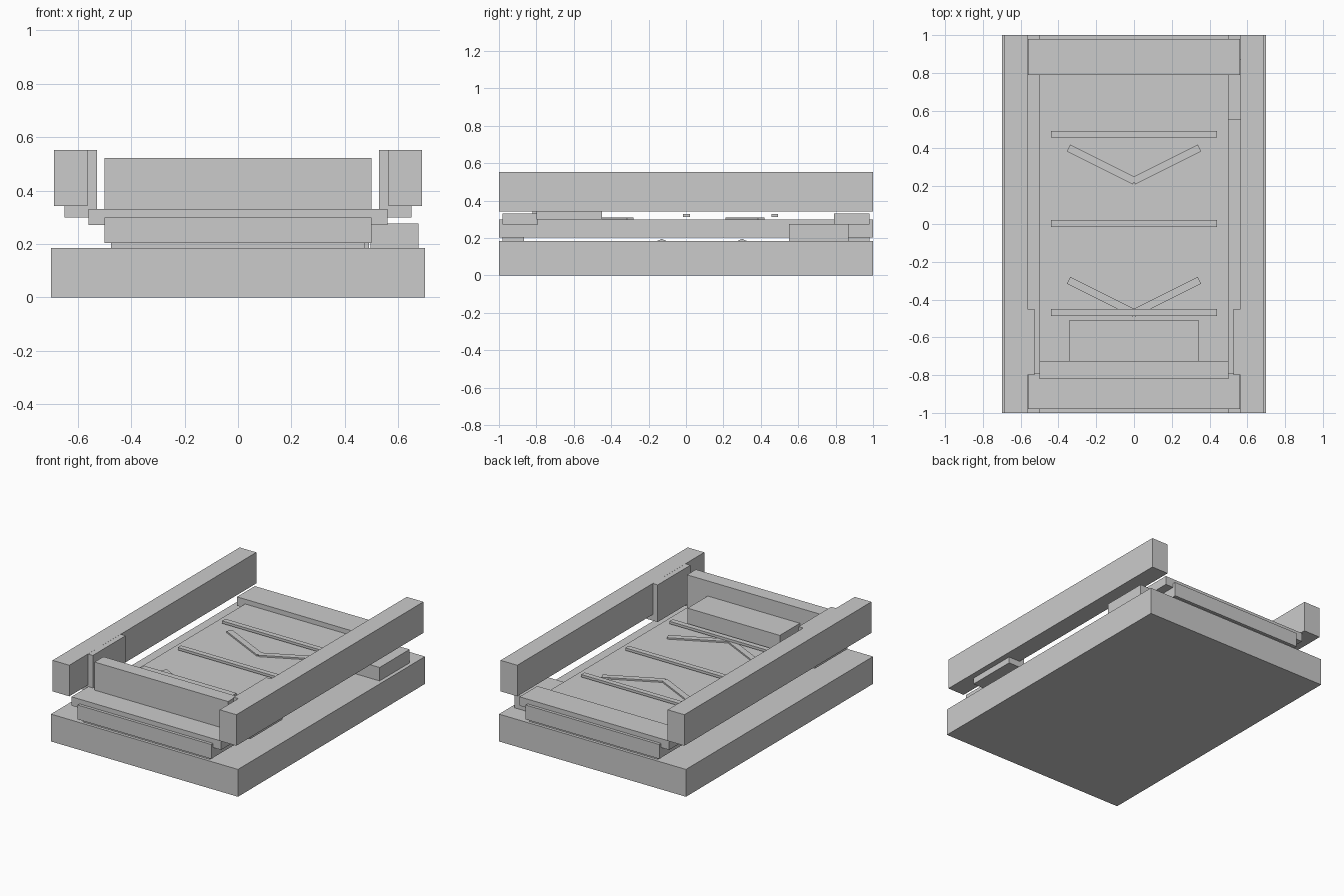
import bpy, math

if "Cube" in bpy.data.objects:
    bpy.data.objects.remove(bpy.data.objects["Cube"])


def box(name, x, y, z, angle=0):
    """Box from (min, max) ranges, optionally turned about its own z axis."""
    c = [(r[0] + r[1]) / 2 for r in (x, y, z)]
    bpy.ops.mesh.primitive_cube_add(size=1, location=c, rotation=(0, 0, angle))
    ob = bpy.context.object
    ob.name = name
    ob.scale = [r[1] - r[0] for r in (x, y, z)]
    bpy.ops.object.transform_apply(location=False, rotation=False, scale=True)
    return ob


# Base slab and the raised bed
box("base", (-0.70, 0.70), (-1, 1), (0, 0.185))
box("bed", (-0.50, 0.50), (-1, 1), (0.203, 0.30))

# Feet and end plates
box("front_foot", (-0.475, 0.475), (-0.98, -0.865), (0.18, 0.205))
box("back_foot", (-0.475, 0.49), (0.87, 0.98), (0.18, 0.205))
box("front_plate", (-0.56, 0.56), (-0.98, -0.79), (0.272, 0.332))
box("back_plate", (-0.56, 0.56), (0.79, 0.98), (0.272, 0.332))

# Side rails with thicker inner blocks
for side, s in (("left", -1), ("right", 1)):
    box(f"{side}_rail", sorted((s * 0.563, s * 0.688)), (-1, 1), (0.342, 0.552))
    box(f"{side}_rail_block", sorted((s * 0.527, s * 0.65)), (-0.80, -0.45), (0.30, 0.5515))

# Front wall, raised block behind it, and side block
box("front_wall", (-0.50, 0.50), (-0.82, -0.725), (0.29, 0.522))
box("raised_block", (-0.345, 0.345), (-0.725, -0.51), (0.29, 0.42))
box("side_block", (0.495, 0.675), (0.55, 0.87), (0.18, 0.276))

# Cross slats
for i, y in enumerate((-0.468, 0.003, 0.475)):
    box(f"slat_{i}", (-0.44, 0.44), (y - 0.018, y + 0.018), (0.312, 0.329))

# Chevron strips, two arms each
for i, y in enumerate((-0.385, 0.315)):
    for s in (-1, 1):
        cx = s * 0.172
        box(f"chevron_arm_{i}_{s}", (cx - 0.195, cx + 0.195), (y - 0.02, y + 0.02),
            (0.295, 0.31), s * math.radians(26.5))

# Small ridges between base and bed
for i, y in enumerate((-0.13, 0.30)):
    bpy.ops.mesh.primitive_cylinder_add(vertices=8, radius=0.045, depth=0.6,
                                        location=(0, y, 0.15), rotation=(0, math.pi / 2, 0))
    bpy.context.object.name = f"ridge_{i}"
